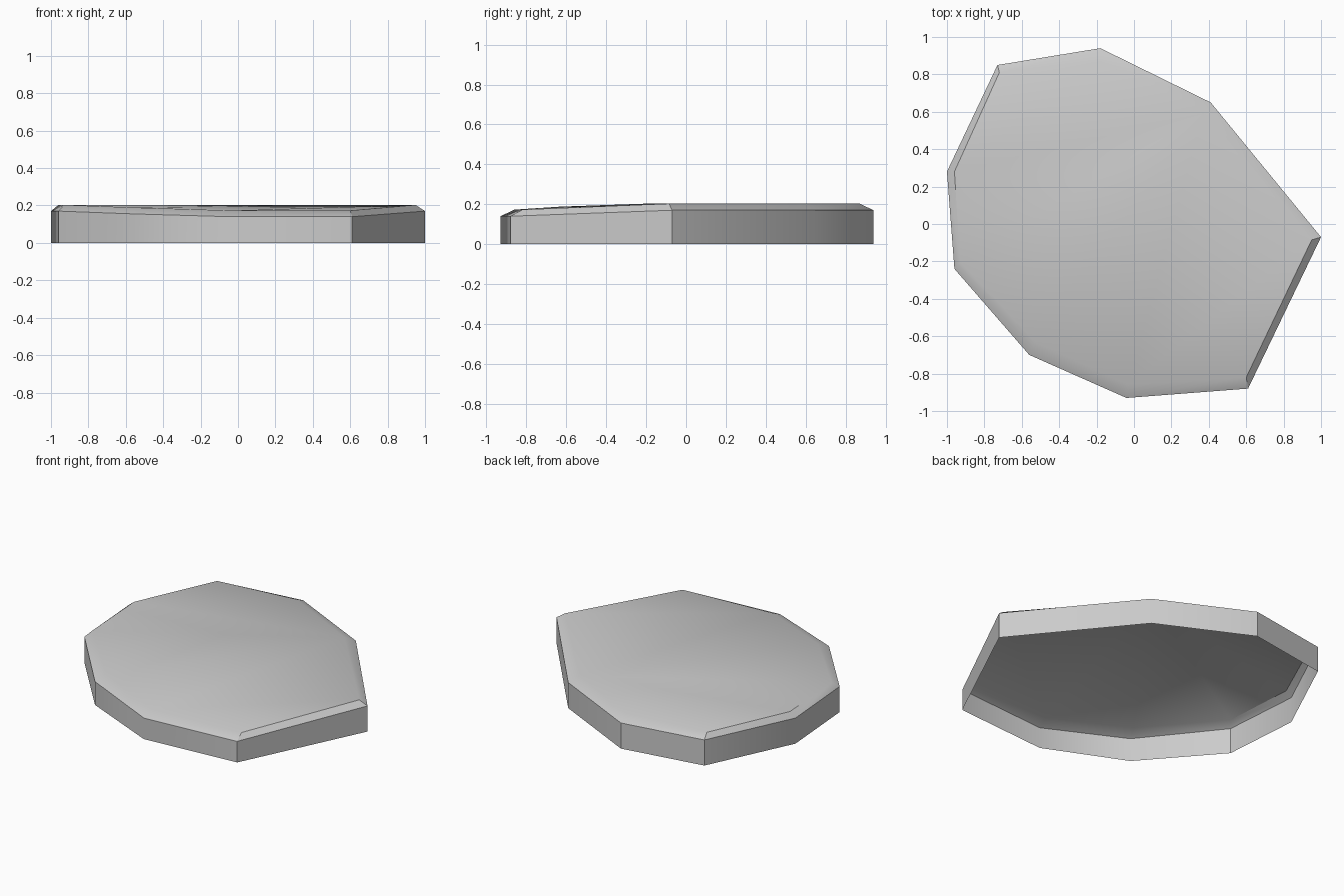
import bpy, bmesh, math

cube = bpy.data.objects.get("Cube")
if cube:
    bpy.data.objects.remove(cube, do_unlink=True)

# Each corner: outer x, y, inner x, y, rim height
CORNERS = [
    (0.61, -0.88, 0.60, -0.82, 0.14),
    (1.00, -0.07, 0.95, -0.085, 0.17),
    (0.41, 0.65, 0.37, 0.59, 0.17),
    (-0.18, 0.94, -0.18, 0.87, 0.17),
    (-0.73, 0.85, -0.72, 0.81, 0.17),
    (-1.00, 0.28, -0.96, 0.28, 0.17),
    (-0.96, -0.24, -0.93, -0.20, 0.17),
    (-0.56, -0.70, -0.53, -0.63, 0.155),
    (-0.04, -0.93, -0.03, -0.86, 0.14),
]
BEVEL_RISE = 0.033

# Stone grey
stone = bpy.data.materials.new("stone_grey")
stone.use_nodes = True
grey = (0.6, 0.6, 0.6, 1)
stone.diffuse_color = grey
stone.node_tree.nodes["Principled BSDF"].inputs["Base Color"].default_value = grey

# Open-bottomed slab: base, rim and worn top edge loops
bm = bmesh.new()
base = [bm.verts.new((x, y, 0)) for x, y, _, _, _ in CORNERS]
rim = [bm.verts.new((x, y, h)) for x, y, _, _, h in CORNERS]
inner = [bm.verts.new((x, y, h + BEVEL_RISE)) for _, _, x, y, h in CORNERS]
n = len(CORNERS)
for low, high in ((base, rim), (rim, inner)):
    for i in range(n):
        j = (i + 1) % n
        bm.faces.new((low[i], low[j], high[j], high[i]))

# Slightly bent top surface
top = bm.faces.new(inner)
bmesh.ops.triangulate(bm, faces=[top], ngon_method="BEAUTY")

mesh = bpy.data.meshes.new("stone_slab")
bm.to_mesh(mesh)
bm.free()
mesh.materials.append(stone)
slab = bpy.data.objects.new("stone_slab", mesh)
bpy.context.collection.objects.link(slab)

# Soft shading with sharp corners
bpy.ops.object.select_all(action="DESELECT")
slab.select_set(True)
bpy.context.view_layer.objects.active = slab
bpy.ops.object.shade_smooth_by_angle(angle=math.radians(32))
